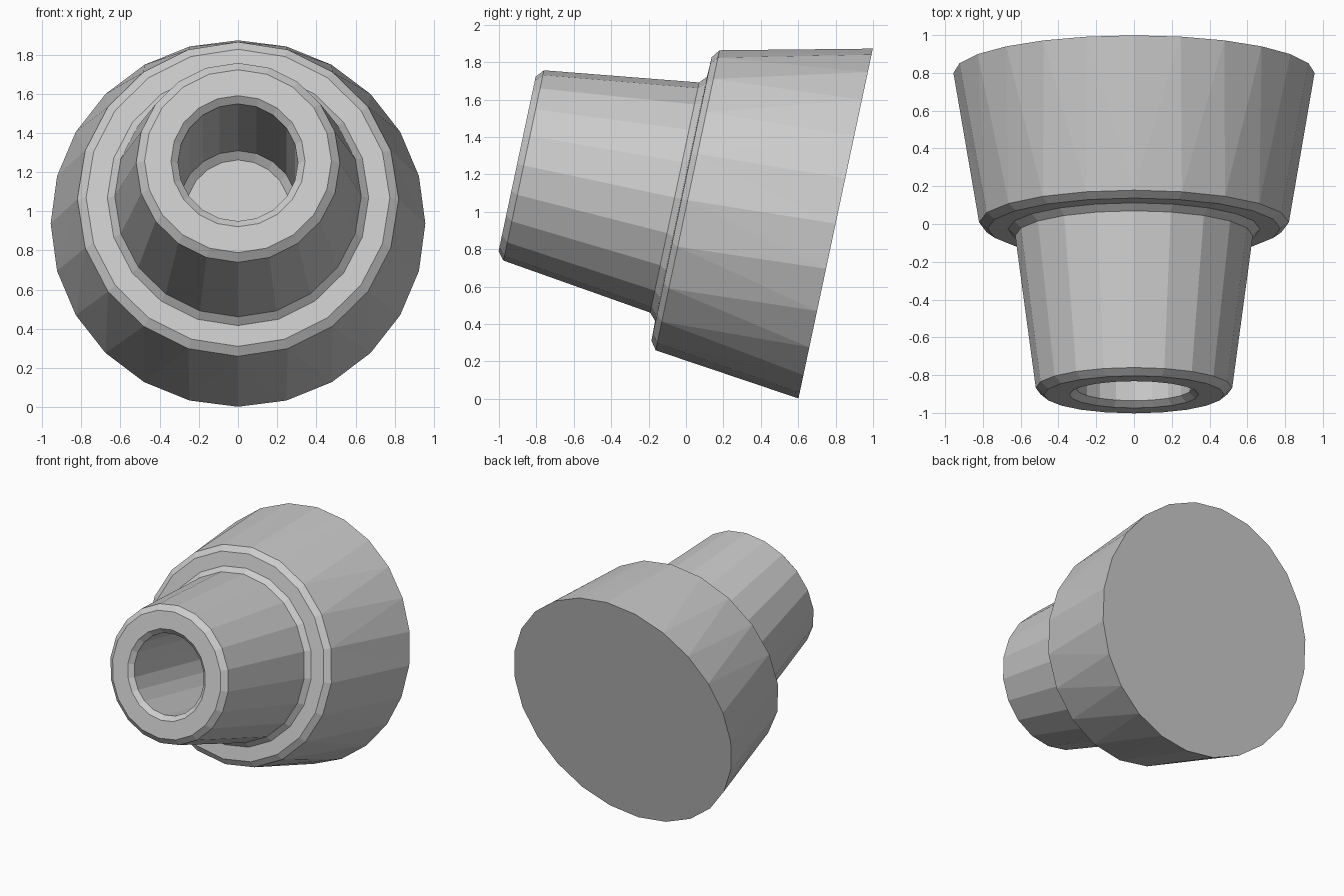
import bpy, bmesh
from math import sin, cos, pi, radians
from mathutils import Vector

if "Cube" in bpy.data.objects:
    bpy.data.objects.remove(bpy.data.objects["Cube"])

TILT = radians(12)
AXIS = Vector((0, -cos(TILT), sin(TILT)))
UP = Vector((0, sin(TILT), cos(TILT)))
BASE = Vector((0, 0.8, 0.9375))

# Rings along the tilted axis: distance, radius, sides, shift across axis
rings = [
    (0.0, 0.956, 24, 0.0),        # wide back rim
    (0.80, 0.82, 20, -0.043),     # shoulder chamfer
    (0.833, 0.775, 20, -0.043),
    (0.836, 0.667, 20, -0.043),   # fillet into the neck
    (0.871, 0.629, 20, -0.043),
    (1.696, 0.520, 20, -0.043),   # neck end chamfer
    (1.732, 0.477, 20, -0.043),
    (1.732, 0.342, 20, -0.043),   # socket mouth
    (1.700, 0.306, 20, -0.043),
    (0.55, 0.306, 20, -0.043),    # socket floor
    (0.515, 0.265, 20, -0.043),
]

bm = bmesh.new()


def ring(s, r, n, shift):
    c = BASE + AXIS * s + UP * shift
    vs = [bm.verts.new(c + Vector((r * sin(2 * pi * i / n), 0, 0)) + UP * (r * cos(2 * pi * i / n)))
          for i in range(n)]
    return vs, [bm.edges.new((vs[i], vs[(i + 1) % n])) for i in range(n)]


loops = [ring(*p) for p in rings]
for (va, ea), (vb, eb) in zip(loops, loops[1:]):
    if len(va) == len(vb):
        n = len(va)
        for i in range(n):
            j = (i + 1) % n
            bm.faces.new((va[i], va[j], vb[j], vb[i]))
    else:
        bmesh.ops.bridge_loops(bm, edges=ea + eb)

# Back disc and socket floor
bm.faces.new(loops[0][0])
bm.faces.new(loops[-1][0])
bmesh.ops.recalc_face_normals(bm, faces=bm.faces)

mesh = bpy.data.meshes.new("stepped_knob")
bm.to_mesh(mesh)
bm.free()
bpy.context.collection.objects.link(bpy.data.objects.new("stepped_knob", mesh))
